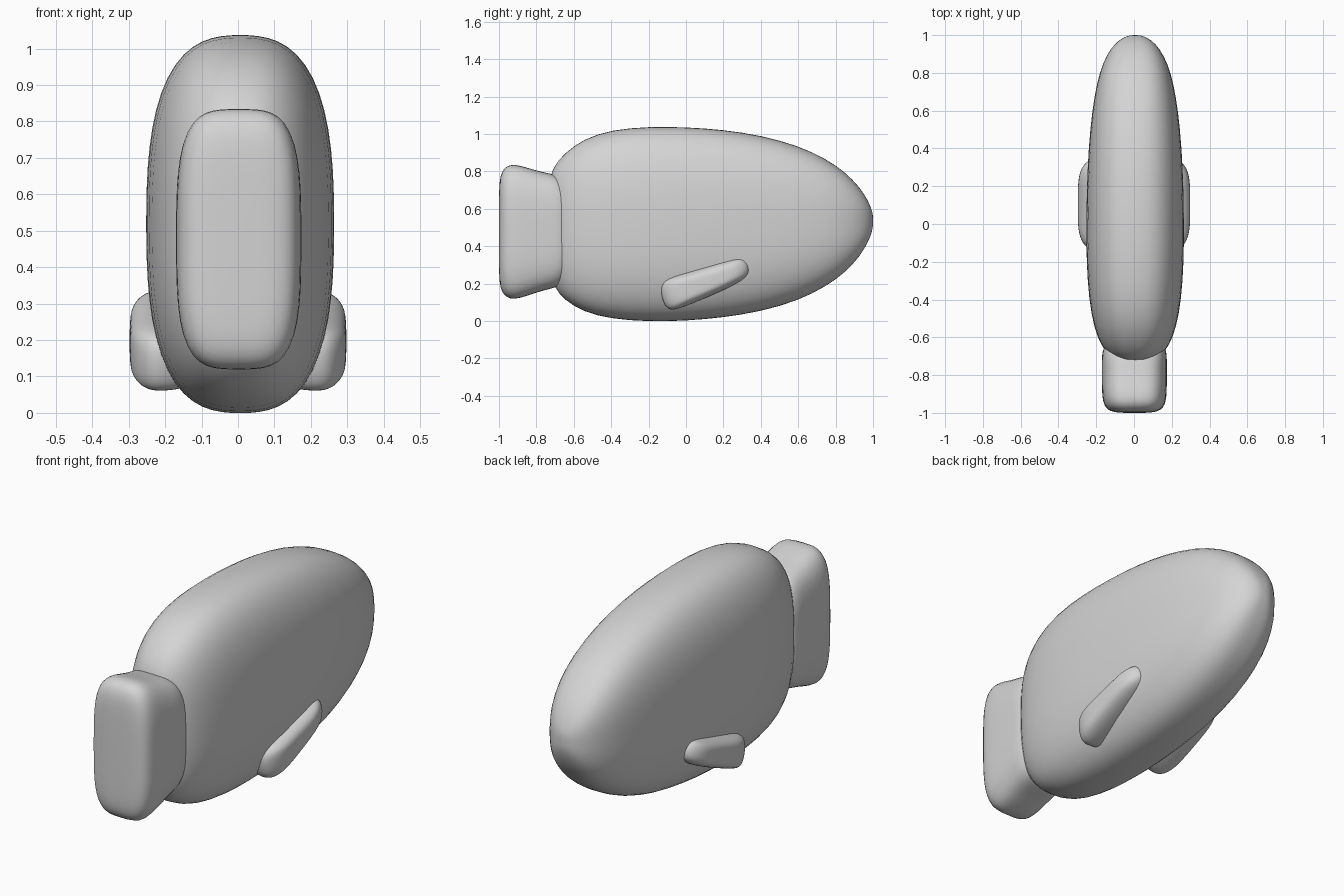
import bpy, bmesh, math

grey = bpy.data.materials.new("plain_grey")
grey.diffuse_color = (0.66, 0.66, 0.66, 1)


def superellipse(hw, zb, zt, n, cx=0.0, count=32):
    """Closed ring of (x, z) points with rounded-box corners."""
    pts = []
    for i in range(count):
        a = 2 * math.pi * i / count
        c, s = math.cos(a), math.sin(a)
        r = (abs(c) ** n + abs(s) ** n) ** (-1 / n)
        pts.append((cx + hw * r * c, (zb + zt) / 2 + (zt - zb) / 2 * r * s))
    return pts


def loft(name, rings, levels=1):
    """Skin a row of closed rings, cap both ends and smooth."""
    bm = bmesh.new()
    rows = [[bm.verts.new(p) for p in ring] for ring in rings]
    for a, b in zip(rows, rows[1:]):
        for i in range(len(a)):
            j = (i + 1) % len(a)
            bm.faces.new((a[i], a[j], b[j], b[i]))
    bm.faces.new(rows[0])
    bm.faces.new(rows[-1])
    bmesh.ops.recalc_face_normals(bm, faces=bm.faces)
    for f in bm.faces:
        f.smooth = True
    mesh = bpy.data.meshes.new(name)
    bm.to_mesh(mesh)
    bm.free()
    mesh.materials.append(grey)
    ob = bpy.data.objects.new(name, mesh)
    bpy.context.collection.objects.link(ob)
    sub = ob.modifiers.new("smooth", "SUBSURF")
    sub.levels = sub.render_levels = levels
    return ob


def loft_along_y(name, stations, n, cx):
    rings = [[(x, y, z) for x, z in superellipse(hw, zb, zt, n, cx)]
             for y, hw, zb, zt in stations]
    return loft(name, rings)


# Body: (y, half width, bottom, top)
loft_along_y("body", [
    (-0.735, 0.03, 0.38, 0.65), (-0.729, 0.08, 0.27, 0.765),
    (-0.705, 0.13, 0.178, 0.83), (-0.65, 0.178, 0.112, 0.897),
    (-0.55, 0.218, 0.048, 0.973), (-0.4, 0.245, 0.01, 1.023),
    (-0.2, 0.258, -0.004, 1.04), (0.0, 0.259, 0.0, 1.037),
    (0.2, 0.256, 0.018, 1.023), (0.4, 0.247, 0.05, 0.993),
    (0.6, 0.228, 0.108, 0.938), (0.75, 0.202, 0.185, 0.867),
    (0.85, 0.172, 0.258, 0.797), (0.93, 0.13, 0.345, 0.715),
    (0.975, 0.085, 0.423, 0.642), (0.995, 0.045, 0.478, 0.59),
    (1.0, 0.018, 0.51, 0.56)], 2.8, 0.006)

# Tail block at the front
loft_along_y("tail", [
    (-1.0, 0.06, 0.27, 0.68), (-0.997, 0.105, 0.2, 0.75),
    (-0.985, 0.14, 0.155, 0.8), (-0.96, 0.16, 0.126, 0.828),
    (-0.92, 0.17, 0.114, 0.839), (-0.85, 0.172, 0.134, 0.82),
    (-0.78, 0.172, 0.159, 0.798), (-0.72, 0.172, 0.173, 0.788),
    (-0.67, 0.17, 0.19, 0.768), (-0.63, 0.15, 0.24, 0.72),
    (-0.58, 0.1, 0.3, 0.66)], 4, 0.002)

# Side fins: one slanted outline, shrunk towards the outer face
outline = [(-0.137, 0.155), (-0.132, 0.2), (-0.098, 0.23), (0.0, 0.26),
           (0.14, 0.3), (0.26, 0.336), (0.325, 0.341), (0.352, 0.262),
           (0.3, 0.213), (0.18, 0.155), (0.06, 0.104), (-0.03, 0.068),
           (-0.088, 0.053), (-0.12, 0.085)]
steps = [(0.12, 0.9), (0.17, 0.97), (0.21, 1.0), (0.245, 0.98),
         (0.272, 0.86), (0.29, 0.68), (0.298, 0.42)]
cy, cz = 0.105, 0.198
for side, label in ((1, "right"), (-1, "left")):
    loft(label + "_fin",
         [[(side * x, cy + (y - cy) * s, cz + (z - cz) * s)
           for y, z in outline] for x, s in steps], 2)
